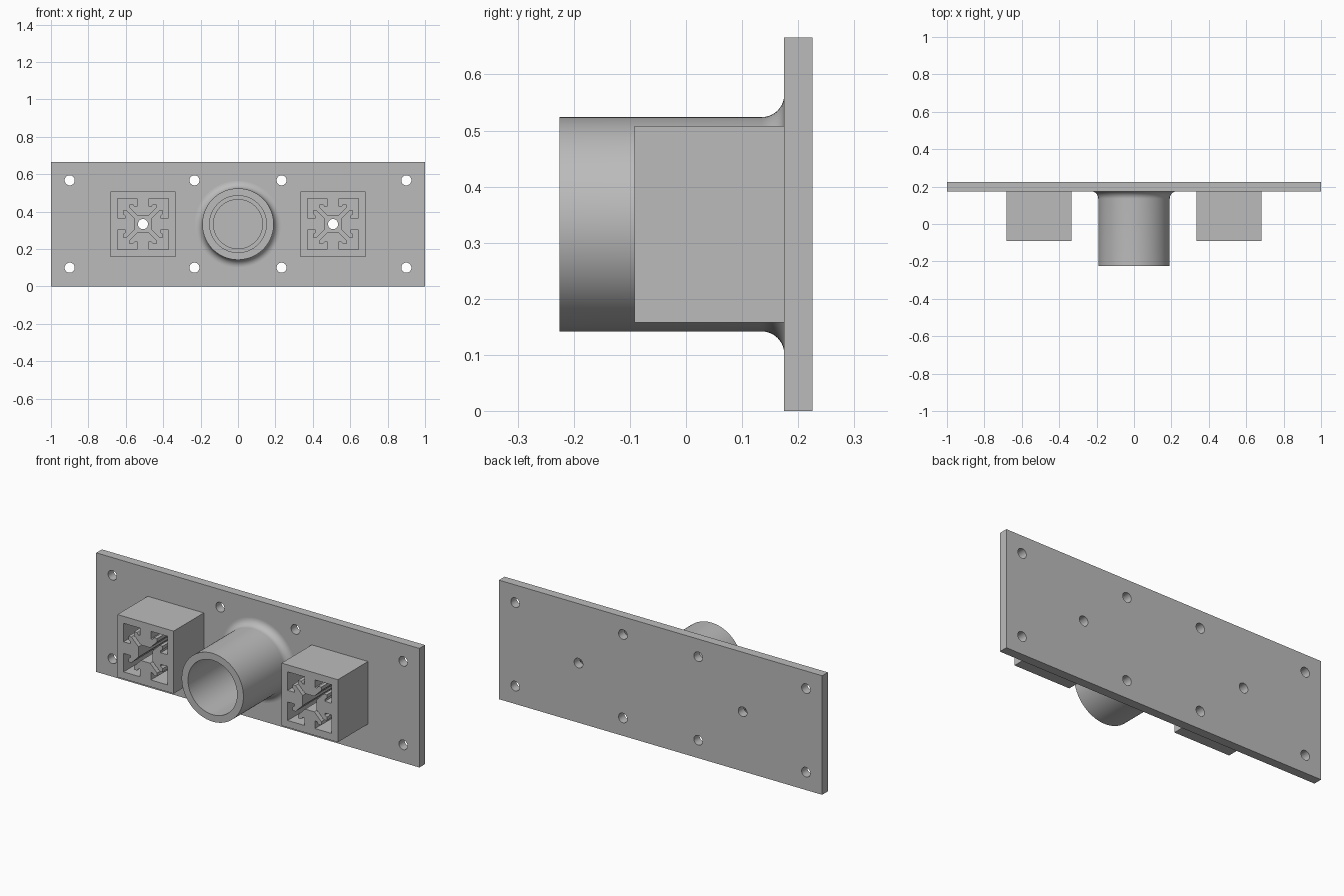
import bpy, bmesh, math
from mathutils import Matrix, Vector

cube = bpy.data.objects.get("Cube")
if cube:
    bpy.data.objects.remove(cube)

MID_Z = 0.333            # height of the socket and tube axes
FRONT, BACK = 0.175, 0.225   # plate faces along y
SOCKET_X = 0.508

grey = bpy.data.materials.new("plain grey")
grey.use_nodes = True
colour = (0.5, 0.5, 0.5, 1)
grey.diffuse_color = colour
grey.node_tree.nodes["Principled BSDF"].inputs["Base Color"].default_value = colour


def finish(name, bm):
    bmesh.ops.recalc_face_normals(bm, faces=bm.faces)
    mesh = bpy.data.meshes.new(name)
    bm.to_mesh(mesh)
    bm.free()
    obj = bpy.data.objects.new(name, mesh)
    mesh.materials.append(grey)
    bpy.context.collection.objects.link(obj)
    return obj


def prism(bm, outline, y0, y1):
    """Extrude an x-z outline along y."""
    face = bm.faces.new([bm.verts.new((x, y0, z)) for x, z in outline])
    out = bmesh.ops.extrude_face_region(bm, geom=[face])
    verts = [v for v in out["geom"] if isinstance(v, bmesh.types.BMVert)]
    bmesh.ops.translate(bm, verts=verts, vec=(0, y1 - y0, 0))


def circle(x, z, r, n=32):
    turns = [2 * math.pi * i / n for i in range(n)]
    return [(x + r * math.cos(a), z + r * math.sin(a)) for a in turns]


def box(x, z, w, h):
    return [(x - w, z - h), (x + w, z - h), (x + w, z + h), (x - w, z + h)]


def activate(obj):
    bpy.ops.object.select_all(action="DESELECT")
    obj.select_set(True)
    bpy.context.view_layer.objects.active = obj


def cut(obj, cutter):
    mod = obj.modifiers.new("cut", "BOOLEAN")
    mod.operation = "DIFFERENCE"
    mod.solver = "EXACT"
    mod.object = cutter
    cutter.hide_render = True
    activate(obj)
    bpy.ops.object.modifier_apply(modifier=mod.name)
    bpy.data.objects.remove(cutter)


def smooth(obj):
    activate(obj)
    bpy.ops.object.shade_smooth_by_angle(angle=math.radians(30))


# Mounting plate with screw holes and a shallow seat behind the tube
bm = bmesh.new()
prism(bm, box(0, MID_Z, 1, MID_Z), FRONT, BACK)
plate = finish("mounting_plate", bm)

bm = bmesh.new()
for side in (-1, 1):
    for x, z in ((0.233, 0.1), (0.233, 0.567), (0.9, 0.1), (0.9, 0.567), (SOCKET_X, MID_Z)):
        prism(bm, circle(side * x, z, 0.027), FRONT - 0.05, BACK + 0.05)
prism(bm, circle(0, MID_Z, 0.131, 64), FRONT - 0.05, FRONT + 0.025)
cut(plate, finish("plate_cutter", bm))
smooth(plate)

# Slotted pocket outline: half of one quadrant, mirrored and turned four times
half = [(3.2, 2.1), (6.4, 5.3), (7.8, 5.3), (7.8, 3.9), (6.9, 3.2),
        (6.9, 2.4), (10, 2.4), (10, 10)]
quadrant = half + [(b, a) for a, b in reversed(half[:-1])]
pocket = []
for k in range(4):
    turn = Matrix.Rotation(k * math.pi / 2, 2)
    pocket += [turn @ Vector(p) * 0.0136 for p in quadrant]

# Square sockets
for side, name in ((-1, "right_socket"), (1, "left_socket")):
    x = side * SOCKET_X
    bm = bmesh.new()
    prism(bm, box(x, MID_Z, 0.174, 0.175), -0.092, FRONT)
    socket = finish(name, bm)
    bm = bmesh.new()
    prism(bm, [(x + p.x, MID_Z + p.y) for p in pocket], -0.15, FRONT + 0.05)
    cut(socket, finish("pocket_cutter", bm))

# Round tube with a flared fillet where it meets the plate
FILLET, OUTER, BORE = 0.04, 0.191, 0.152
profile = [(BORE, FRONT), (BORE, -BACK), (OUTER, -BACK)]
for i in range(11):
    a = i / 10 * math.pi / 2
    profile.append((OUTER + FILLET * (1 - math.cos(a)),
                    FRONT - FILLET * (1 - math.sin(a))))
bm = bmesh.new()
verts = [bm.verts.new((r, y, MID_Z)) for r, y in profile]
edges = [bm.edges.new(pair) for pair in zip(verts, verts[1:])]
bmesh.ops.spin(bm, geom=verts + edges, cent=(0, 0, MID_Z), axis=(0, 1, 0),
               angle=2 * math.pi, steps=96, use_merge=True)
bmesh.ops.remove_doubles(bm, verts=bm.verts, dist=0.0001)
# Close the foot so the wall is solid
rims = [e for e in bm.edges if e.is_boundary]
bmesh.ops.bridge_loops(bm, edges=rims)
smooth(finish("tube", bm))
